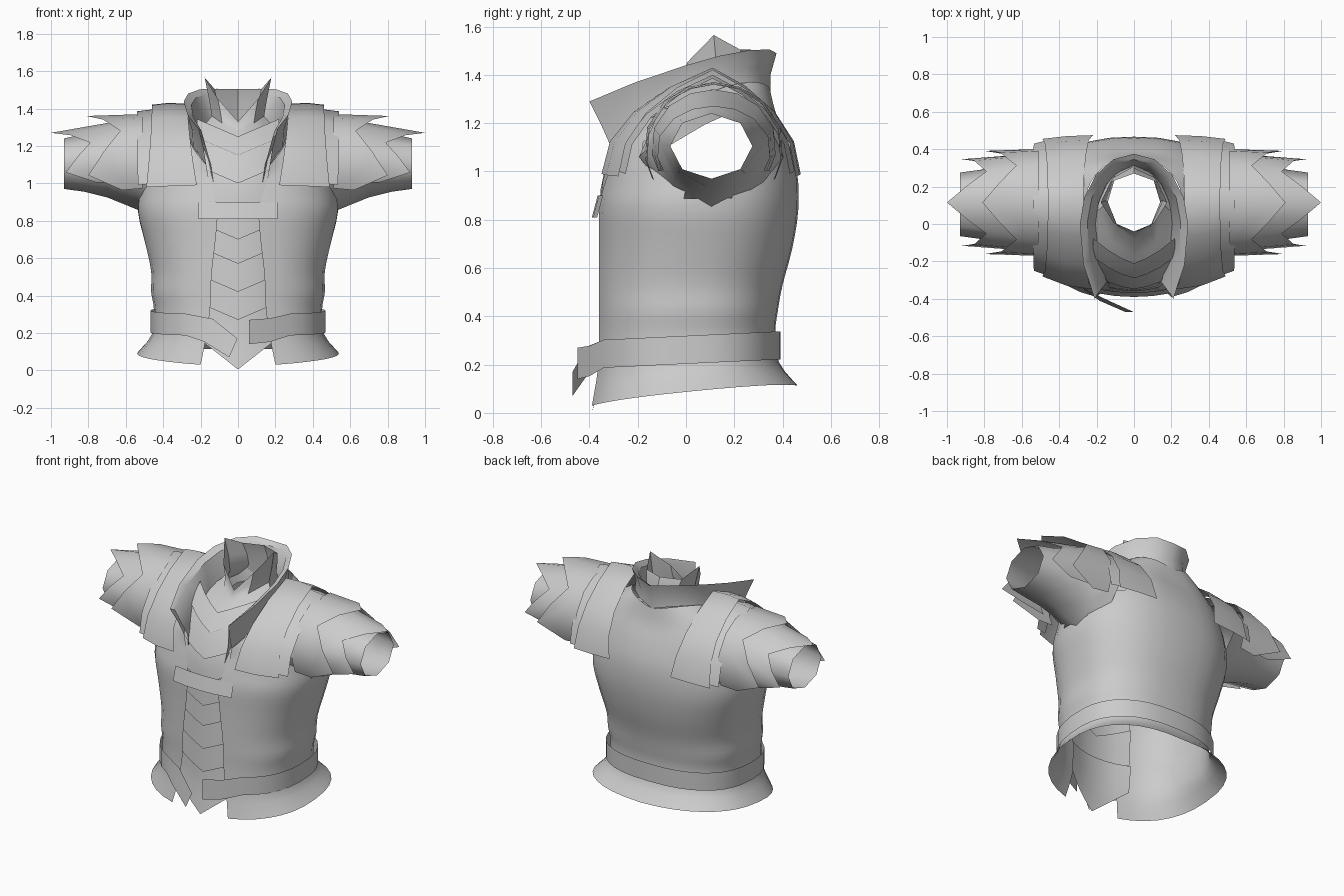
import bpy, bmesh, math
from math import sin, cos, pi, radians

cube = bpy.data.objects.get("Cube")
if cube:
    bpy.data.objects.remove(cube)

cloth = bpy.data.materials.new("plain grey cloth")
cloth.use_nodes = True
GREY = (0.6, 0.6, 0.6, 1)
cloth.diffuse_color = GREY
bsdf = cloth.node_tree.nodes["Principled BSDF"]
bsdf.inputs["Base Color"].default_value = GREY
bsdf.inputs["Roughness"].default_value = 0.8


def grid(name, rows, mirror=False, closed=False, drop=None, angle=40):
    """Skin a list of equally long point rows, optionally mirrored in x."""
    bm = bmesh.new()
    vs = [[bm.verts.new(p) for p in row] for row in rows]
    n = len(rows[0])
    for a, b in zip(vs, vs[1:]):
        for i in range(n if closed else n - 1):
            j = (i + 1) % n
            bm.faces.new((a[i], a[j], b[j], b[i]))
    if drop:
        gone = [f for f in bm.faces if drop(f.calc_center_median())]
        bmesh.ops.delete(bm, geom=gone, context='FACES')
    if mirror:
        copy = bmesh.ops.duplicate(bm, geom=bm.verts[:] + bm.edges[:] + bm.faces[:])["geom"]
        for v in [g for g in copy if isinstance(g, bmesh.types.BMVert)]:
            v.co.x = -v.co.x
        bmesh.ops.reverse_faces(bm, faces=[g for g in copy if isinstance(g, bmesh.types.BMFace)])
        seam = [v for v in bm.verts if abs(v.co.x) < 1e-4]
        bmesh.ops.remove_doubles(bm, verts=seam, dist=1e-4)
    mesh = bpy.data.meshes.new(name)
    bm.to_mesh(mesh)
    bm.free()
    mesh.materials.append(cloth)
    ob = bpy.data.objects.new(name, mesh)
    bpy.context.collection.objects.link(ob)
    bpy.ops.object.select_all(action='DESELECT')
    ob.select_set(True)
    bpy.context.view_layer.objects.active = ob
    bpy.ops.object.shade_smooth_by_angle(angle=radians(angle))


def section(edge, w, yf, yb, zf, zb, bump=0, power=2.4, n=16):
    """Half outline from the front opening edge round to the middle of the back."""
    t0 = math.asin((edge / w) ** (power / 2))
    ym = (yf + yb) / 2
    front = (ym - yf) / cos(t0) ** (2 / power)
    pts = []
    for i in range(n + 1):
        t = t0 + (pi - t0) * i / n
        c = cos(t)
        x = w * max(sin(t), 0) ** (2 / power) if i < n else 0
        y = ym - math.copysign(abs(c) ** (2 / power), c) * (front if c > 0 else yb - ym)
        z = zf + (zb - zf) * (y - yf) / (yb - yf) + bump * (sin(t) - sin(t0) * (1 - i / n))
        pts.append((x, y, z))
    return pts


def blend(rows, steps):
    """Smoothly interpolate between rows of numbers."""
    out = []
    for i in range(len(rows) - 1):
        quad = [rows[max(0, min(len(rows) - 1, i + k))] for k in (-1, 0, 1, 2)]
        for s in range(steps):
            t = s / steps
            out.append([b + t * ((c - a) + t * ((2 * a - 5 * b + 4 * c - d)
                        + t * (3 * b - a - 3 * c + d))) / 2 for a, b, c, d in zip(*quad)])
    return out + [rows[-1]]


# Jacket body: opening edge, half width, front y, back y, front z, back z, bump
body = [
    (.20, .54, -.39, .465, .03, .11, .025),
    (.17, .46, -.365, .385, .18, .21, 0),
    (.15, .45, -.36, .37, .32, .33, 0),
    (.145, .465, -.36, .38, .42, .42, 0),
    (.14, .465, -.36, .40, .53, .53, 0),
    (.12, .50, -.36, .44, .70, .68, 0),
    (.11, .535, -.36, .465, .85, .84, 0),
    (.13, .52, -.34, .46, .94, 1.0, 0),
    (.15, .48, -.32, .42, 1.0, 1.13, .06),
    (.16, .40, -.31, .375, 1.04, 1.23, .12),
    (.17, .27, -.31, .35, 1.10, 1.33, .13),
]


def armhole(c):
    return abs(c.x) > .34 and abs(c.y - .105) / .29 + abs(c.z - 1.1) / .24 < 1


grid("jacket_body", [section(*r) for r in blend(body, 3)], mirror=True, drop=armhole)

# Standing collar, turned over into a lining that leans in at its foot
collar = [
    (.17, .27, -.31, .35, 1.10, 1.33, .13, 2),
    (.185, .265, -.35, .35, 1.19, 1.40, .12, 2),
    (.21, .29, -.40, .375, 1.29, 1.49, .09, 2),
]
lining = [
    (.195, .25, -.375, .345, 1.28, 1.47, .08, 2),
    (.145, .205, -.31, .31, 1.10, 1.32, .10, 2),
    (.115, .20, -.335, .30, .90, 1.25, .10, 2),
]
grid("collar", [section(*r, n=6) for r in collar + lining], mirror=True)


# Layered front panel of the vest, each layer ending in a shallow point
def panel_y(z):
    if z < .2:
        return -.345 - .03 * (1 - z / .2)
    return -.345 + max(0, z - .9) ** 2 * 1.1


edges = [.005, .27, .42, .57, .70, .85, 1.0, 1.15]
for i, low in enumerate(edges):
    high = edges[i + 1] + .08 if i + 1 < len(edges) else 1.25
    rows = []
    for s in range(4):
        row = []
        for x in (-.22, -.14, -.07, 0, .07, .14, .22):
            point = (.11 if i == 0 else .06) * abs(x) / .14
            z = low + (high - low) * s / 3 + point * (1 - s / 3 * (i == 0))
            row.append((x, panel_y(z) + 1.1 * x * x - .014 * (1 - s / 3), z))
        rows.append(row)
    grid("vest_layer_%d" % (i + 1), rows, angle=20)


# Vest yoke rising into a neck collar with a front V and raised side tips
def neck_ring(rx, yf, yb, zf, zs, zb):
    pts = []
    for i in range(8):
        t = 2 * pi * i / 8
        c = cos(t)
        if c > 0:
            z = zs + (zf - zs) * (1 - abs(sin(t))) ** .6
        else:
            z = zs + (zb - zs) * (abs(c) > .1)
        x = rx * sin(t) * (1 - .2 * max(c, 0))
        pts.append((x, (yf + yb) / 2 - c * (yb - yf) / 2, z))
    return pts


grid("vest_collar", [neck_ring(.25, -.28, .32, 1.10, 1.26, 1.25),
                     neck_ring(.19, -.17, .32, 1.20, 1.30, 1.30),
                     neck_ring(.14, -.075, .31, 1.28, 1.36, 1.36),
                     neck_ring(.155, -.05, .30, 1.31, 1.45, 1.43),
                     neck_ring(.178, -.04, .27, 1.33, 1.565, 1.505)], closed=True)


# Sleeves: x, centre z, y radius, z radius, pinch towards the armpit
def sleeve_ring(x, zc, ry, rz, pinch):
    pts = []
    for i in range(8):
        c, s = cos(pi * i / 4), sin(pi * i / 4)
        k = 1 - pinch if -.9 < c < -.1 else 1
        pts.append((x, .105 + ry * s * k, zc + rz * c * k))
    return pts


sleeve = [(.44, 1.06, .30, .28, .2), (.54, 1.095, .265, .235, .17), (.70, 1.115, .215, .19, .08),
          (.82, 1.11, .185, .155, 0), (.93, 1.105, .17, .135, 0)]
grid("sleeves", [sleeve_ring(*s) for s in sleeve], mirror=True, closed=True, angle=60)


# Shoulder plates: peaked arches lofted between an inner and an outer edge
def arch(x_low, x_top, front, back, bottom, top):
    pts = []
    for i in range(9):
        a = -1 + i / 4
        y = .11 + (back - .11 if a > 0 else .11 - front) * sin(a * pi / 2)
        rise = .45 * cos(a * pi / 2) + .55 * (1 - abs(a))
        pts.append((x_top + (x_low - x_top) * abs(a) ** 2, y, bottom + (top - bottom) * rise))
    return pts


grid("shoulder_plates", [arch(.22, .27, -.35, .475, .99, 1.425),
                         arch(.36, .37, -.33, .47, .985, 1.43),
                         arch(.49, .46, -.28, .455, .98, 1.42)], mirror=True, angle=60)
grid("shoulder_under_plates", [arch(.45, .42, -.28, .45, 1.0, 1.40),
                               arch(.535, .54, -.25, .43, .99, 1.385)], mirror=True, angle=60)


# Jagged sleeve cuffs: points at the top and sides, notches between
def cuff(name, x0, root, end, top, notch, side, tail):
    half = [(118, tail), (100, side), (72, (notch + side) / 2), (45, notch),
            (22, (notch + top) / 2)]
    outline = [(-a, x) for a, x in half] + [(0, top)] + half[::-1]
    rows = []
    for s in (0, .5, 1):
        ry, rz, zc = [p + (q - p) * s for p, q in zip(root, end)]
        rows.append([(x0 + (x1 - x0) * s, .115 + ry * sin(radians(a)), zc + rz * cos(radians(a)))
                     for a, x1 in outline])
    grid(name, rows, mirror=True, angle=60)


cuff("upper_cuffs", .51, (.29, .27, 1.10), (.28, .27, 1.09), .81, .63, .80, .62)
cuff("lower_cuffs", .60, (.26, .23, 1.11), (.235, .18, 1.09), 1.0, .79, .92, .76)


# Straps: rows of centre point plus half-height vector
def ribbon(name, pts):
    grid(name, [[(x + dx, y + dy, z + dz) for x, y, z, dx, dy, dz in pts],
                [(x - dx, y - dy, z - dz) for x, y, z, dx, dy, dz in pts]])


wrap = section(.28, .468, -.34, .392, .245, .28, n=14)
belt = [(x, y, z, 0, 0, .058) for x, y, z in wrap]
belt += [(-x, y, z, 0, 0, .058) for x, y, z in wrap[-2::-1]]
right_end = [(.06, -.45, .205, 0, 0, .065), (.17, -.40, .215, 0, 0, .063)]
left_end = [(-.16, -.41, .215, .025, 0, .06), (-.025, -.47, .12, .022, 0, .05)]
ribbon("belt", right_end + belt + left_end)
ribbon("chest_strap", [(x, -.378 + .5 * x * x, .855, 0, .012, .045)
                       for x in (-.21, -.1, 0, .1, .21)])
